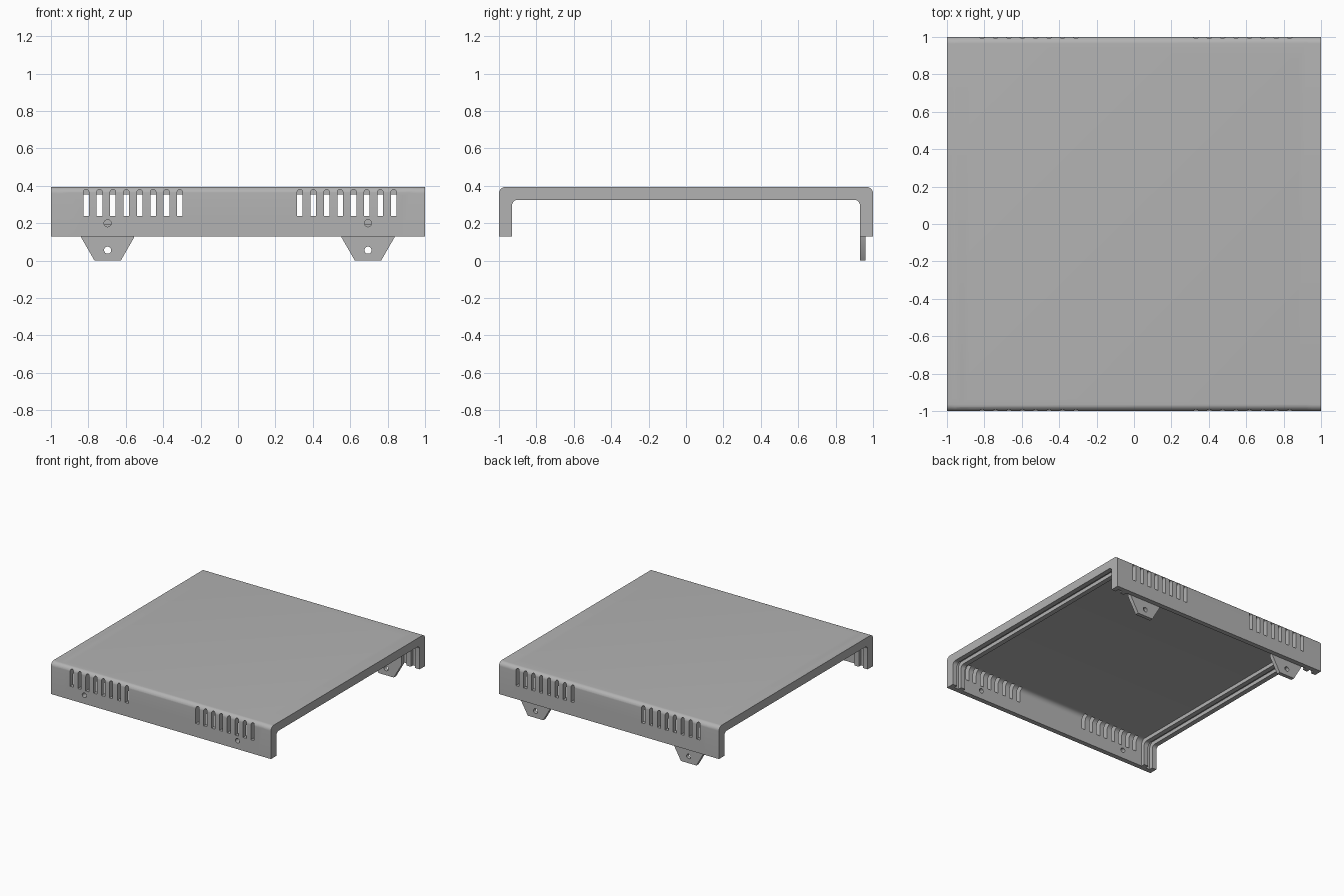
import bpy
import bmesh
import math
from mathutils import Matrix

cube = bpy.data.objects.get("Cube")
if cube:
    bpy.data.objects.remove(cube)

HEIGHT, BOTTOM, SHEET, RIM = 0.395, 0.13, 0.04, 0.07

grey = bpy.data.materials.new("light grey plastic")
grey.use_nodes = True
colour = (0.45, 0.45, 0.45, 1)
grey.diffuse_color = colour
grey.node_tree.nodes["Principled BSDF"].inputs["Base Color"].default_value = colour


def finish(name, bm):
    bmesh.ops.recalc_face_normals(bm, faces=bm.faces)
    mesh = bpy.data.meshes.new(name)
    bm.to_mesh(mesh)
    bm.free()
    mesh.materials.append(grey)
    obj = bpy.data.objects.new(name, mesh)
    bpy.context.collection.objects.link(obj)
    return obj


def arch(inset, radius, steps=8):
    """Right-hand half, then left-hand half of a rounded arch as (y, z) points."""
    cy, cz = 1 - inset - radius, HEIGHT - inset - radius
    half = [(1 - inset, BOTTOM)]
    for i in range(steps + 1):
        a = math.pi / 2 * i / steps
        half.append((cy + radius * math.cos(a), cz + radius * math.sin(a)))
    return half + [(-y, z) for y, z in reversed(half)]


def extrude(bm, points, vector):
    face = bm.faces.new([bm.verts.new(p) for p in points])
    new = bmesh.ops.extrude_face_region(bm, geom=[face])["geom"]
    bmesh.ops.translate(bm, vec=vector,
                        verts=[v for v in new if isinstance(v, bmesh.types.BMVert)])


def channel(name, x0, x1, depth, radius):
    """Upside-down U channel running along x."""
    bm = bmesh.new()
    outline = arch(0, 0.036) + arch(depth, radius)[::-1]
    extrude(bm, [(x0, y, z) for y, z in outline], (x1 - x0, 0, 0))
    return finish(name, bm)


def add_cylinder(bm, x, y, z, radius, depth):
    bmesh.ops.create_cone(
        bm, cap_ends=True, segments=24, radius1=radius, radius2=radius, depth=depth,
        matrix=Matrix.Translation((x, y, z)) @ Matrix.Rotation(math.pi / 2, 4, "X"))


def cut(obj, cutter):
    mod = obj.modifiers.new("cut", "BOOLEAN")
    mod.operation = "DIFFERENCE"
    mod.solver = "EXACT"
    mod.object = cutter
    cutter.hide_render = True
    cutter.hide_set(True)


def smooth(obj):
    bpy.ops.object.select_all(action="DESELECT")
    obj.select_set(True)
    bpy.context.view_layer.objects.active = obj
    bpy.ops.object.shade_smooth_by_angle(angle=math.radians(30))


def union(obj, other):
    mod = obj.modifiers.new("join", "BOOLEAN")
    mod.operation = "UNION"
    mod.solver = "EXACT"
    mod.object = other
    bpy.context.view_layer.objects.active = obj
    bpy.ops.object.modifier_apply(modifier=mod.name)
    bpy.data.objects.remove(other)


# Folded sheet with paired guide ribs at both open ends
cover = channel("cover", -1, 1, SHEET, 0.04)
for x0, x1 in ((0.96, 1), (0.88, 0.92)):
    for a, b in ((x0, x1), (-x1, -x0)):
        union(cover, channel("guide_rib", a, b, RIM, 0.03))

# Vent slots in both walls, and screw holes in the front wall
bm = bmesh.new()
for start in (-0.812, 0.331):
    for i in range(8):
        x = start + i * 0.0716
        for side in (-1, 1):
            pts = [(x - 0.015, 0.24), (x + 0.015, 0.24)]
            for k in range(7):
                a = math.pi * k / 6
                pts.append((x + 0.015 * math.cos(a), 0.366 + 0.015 * math.sin(a)))
            extrude(bm, [(px, side * 1.05, pz) for px, pz in pts], (0, -side * 0.12, 0))
for x in (-0.697, 0.695):
    add_cylinder(bm, x, -1, 0.2, 0.019, 0.2)
cut(cover, finish("vent_cutter", bm))
smooth(cover)

# Mounting tabs fixed inside the back wall
for name, x in (("left_tab", 0.695), ("right_tab", -0.697)):
    bm = bmesh.new()
    half = [(0.07, 0), (0.142, 0.125), (0.142, 0.192)]
    outline = half + [(-px, pz) for px, pz in reversed(half)]
    extrude(bm, [(x + px, 0.93, pz) for px, pz in outline], (0, SHEET - 0.009, 0))
    tab = finish(name, bm)
    bm = bmesh.new()
    add_cylinder(bm, x, 0.945, 0.056, 0.019, 0.2)
    cut(tab, finish(name + "_hole_cutter", bm))
    smooth(tab)
